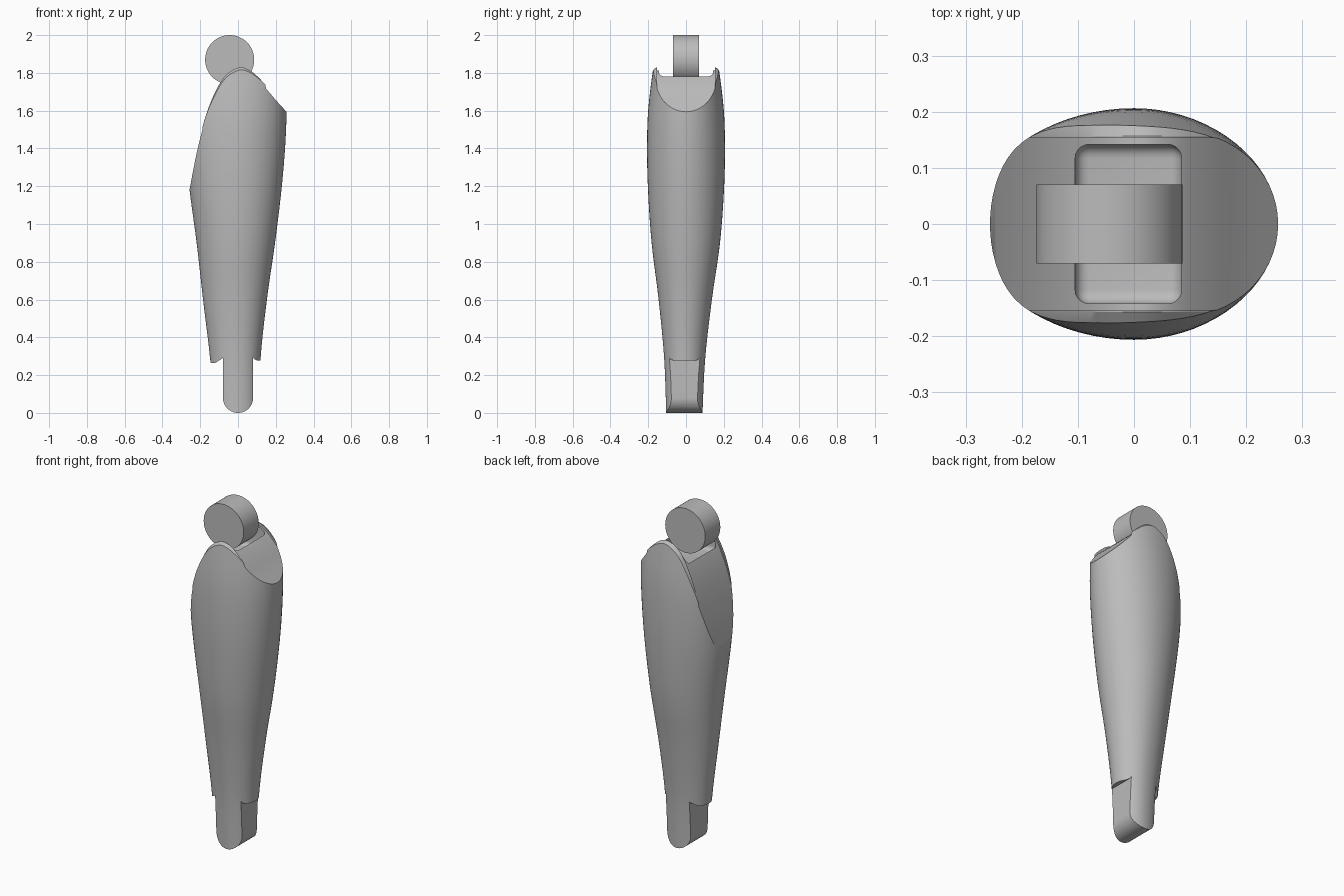
import bpy, bmesh, math

if "Cube" in bpy.data.objects:
    bpy.data.objects.remove(bpy.data.objects["Cube"], do_unlink=True)

grey = bpy.data.materials.new("plain grey")
grey.use_nodes = True
grey.diffuse_color = (0.5, 0.5, 0.5, 1)
grey.node_tree.nodes["Principled BSDF"].inputs["Base Color"].default_value = (0.5, 0.5, 0.5, 1)


def smooth_path(points, steps):
    """Curve through the given points (Catmull-Rom)."""
    out = []
    for i in range(len(points) - 1):
        p = [points[max(0, min(len(points) - 1, i + k))] for k in (-1, 0, 1, 2)]
        for s in range(steps):
            t = s / steps
            out.append(tuple(
                0.5 * (2 * b + (c - a) * t + (2 * a - 5 * b + 4 * c - d) * t * t
                       + (3 * b - a - 3 * c + d) * t ** 3)
                for a, b, c, d in zip(*p)))
    return out + [points[-1]]


def loft(name, rings):
    """Closed solid through equal-length rings of points."""
    bm = bmesh.new()
    loops = [[bm.verts.new(p) for p in ring] for ring in rings]
    n = len(loops[0])
    for low, high in zip(loops, loops[1:]):
        for i in range(n):
            j = (i + 1) % n
            bm.faces.new((low[i], low[j], high[j], high[i]))
    bm.faces.new(loops[0])
    bm.faces.new(loops[-1])
    bmesh.ops.recalc_face_normals(bm, faces=bm.faces)
    mesh = bpy.data.meshes.new(name)
    bm.to_mesh(mesh)
    bm.free()
    obj = bpy.data.objects.new(name, mesh)
    bpy.context.collection.objects.link(obj)
    mesh.materials.append(grey)
    return obj


def activate(obj):
    bpy.ops.object.select_all(action="DESELECT")
    obj.select_set(True)
    bpy.context.view_layer.objects.active = obj


def combine(target, cutter, operation):
    cutter.hide_render = True
    mod = target.modifiers.new("cut", "BOOLEAN")
    mod.operation = operation
    mod.solver = "EXACT"
    mod.object = cutter
    activate(target)
    bpy.ops.object.modifier_apply(modifier=mod.name)
    bpy.data.objects.remove(cutter, do_unlink=True)


# Limb body: egg-shaped sections (height, -x radius, +x radius, y radius, y centre)
sections = smooth_path([
    (-0.04, 0.125, 0.11, 0.095, -0.009),
    (0.28, 0.147, 0.119, 0.108, -0.007),
    (0.6, 0.185, 0.153, 0.141, -0.004),
    (0.9, 0.219, 0.196, 0.181, -0.001),
    (1.2, 0.259, 0.232, 0.202, 0),
    (1.45, 0.282, 0.252, 0.206, 0),
    (1.65, 0.286, 0.257, 0.196, 0),
    (1.9, 0.28, 0.25, 0.163, 0)], 5)
SIDES = 72
rings = []
for z, left, right, ry, cy in sections:
    ring = []
    for i in range(SIDES):
        c, s = math.cos(math.tau * i / SIDES), math.sin(math.tau * i / SIDES)
        ring.append((c * (right if c > 0 else left), cy + s * ry, z))
    rings.append(ring)
body = loft("limb_body", rings)

# Side outline: curved crown, shoulders and round-ended tenon
crown = [(-0.31, 0.98)] + smooth_path([
    (-0.257, 1.195), (-0.217, 1.40), (-0.17, 1.575), (-0.12, 1.70), (-0.065, 1.787),
    (0.005, 1.828), (0.065, 1.812), (0.127, 1.757), (0.195, 1.678), (0.257, 1.61)],
    5) + [(0.32, 1.53)]
R = 0.08
tenon = [(R * math.cos(a), R - R * math.sin(a))
         for a in (math.pi * i / 24 for i in range(25))]
underside = ([(0.32, 0.28), (0.1, 0.277), (0.085, 0.285), (R, 0.297)] + tenon
             + [(-R, 0.29), (-0.12, 0.265), (-0.135, 0.265), (-0.32, 0.275)])
outline_rings = []
for y, drop in ((-0.3, 0.11), (-0.157, 0), (0.157, 0), (0.3, 0.11)):
    outline_rings.append([(x, y, z - drop) for x, z in crown]
                         + [(x, y, z) for x, z in underside])
combine(body, loft("outline_cutter", outline_rings), "INTERSECT")

# Shallow channel that leaves a raised rim on both sides of the crown
channel = [(x, z - 0.016) for x, z in crown] + [(0.32, 2.2), (-0.31, 2.2)]
combine(body, loft("channel_cutter", [[(x, y, z) for x, z in channel]
                                      for y in (-0.153, 0.153)]), "DIFFERENCE")

# Rounded pocket under the joint disc
pocket = loft("pocket_cutter", [[(x, y, z) for x, y in
              ((-0.105, -0.142), (0.085, -0.142), (0.085, 0.142), (-0.105, 0.142))]
              for z in (1.68, 2.0)])
bevel = pocket.modifiers.new("round", "BEVEL")
bevel.width = 0.025
bevel.segments = 5
activate(pocket)
bpy.ops.object.modifier_apply(modifier=bevel.name)
combine(body, pocket, "DIFFERENCE")

# Joint disc on top
disc = loft("joint_disc", [[(-0.044 + 0.13 * math.cos(math.tau * i / 64), y,
                             1.87 + 0.13 * math.sin(math.tau * i / 64))
                            for i in range(64)] for y in (-0.07, 0.07)])

for part in (body, disc):
    activate(part)
    bpy.ops.object.shade_smooth_by_angle(angle=math.radians(25))
